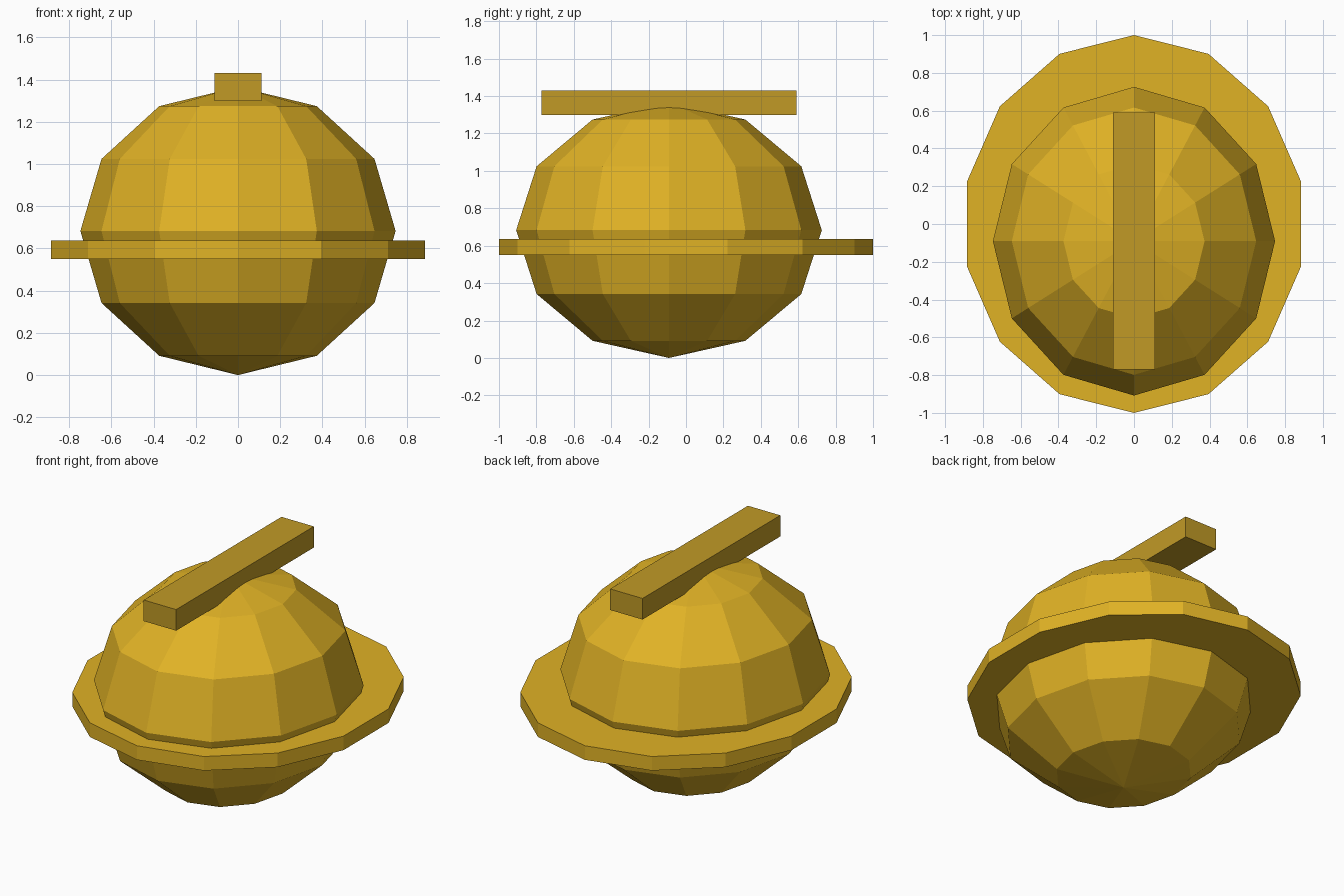
import bpy

if "Cube" in bpy.data.objects:
    bpy.data.objects.remove(bpy.data.objects["Cube"])


def material(name, srgb):
    mat = bpy.data.materials.new(name)
    linear = [((c / 255 + 0.055) / 1.055) ** 2.4 for c in srgb]
    mat.diffuse_color = (*linear, 1.0)
    mat.use_nodes = True
    mat.node_tree.nodes["Principled BSDF"].inputs["Base Color"].default_value = mat.diffuse_color
    return mat


def finish(name, scale, mat):
    obj = bpy.context.object
    obj.name = name
    obj.scale = scale
    obj.data.materials.append(mat)
    bpy.ops.object.transform_apply(location=False, rotation=False, scale=True)
    bpy.ops.object.shade_flat()


gold = material("gold", (224, 178, 37))
dull_gold = material("dull gold", (193, 154, 38))

# Faceted round body, set slightly towards the front
bpy.ops.mesh.primitive_uv_sphere_add(segments=12, ring_count=6, radius=1,
                                     location=(0, -0.091, 0.683))
finish("body", (0.747, 0.817, 0.683), gold)

# Flat oval brim around the body
bpy.ops.mesh.primitive_cylinder_add(vertices=14, radius=1, depth=1,
                                    location=(0, 0, 0.593))
finish("brim", (0.908, 1.0, 0.088), gold)

# Long bar lying across the top, front to back
bpy.ops.mesh.primitive_cube_add(size=1, location=(0, -0.091, 1.365))
finish("top_bar", (0.224, 1.361, 0.132), dull_gold)
